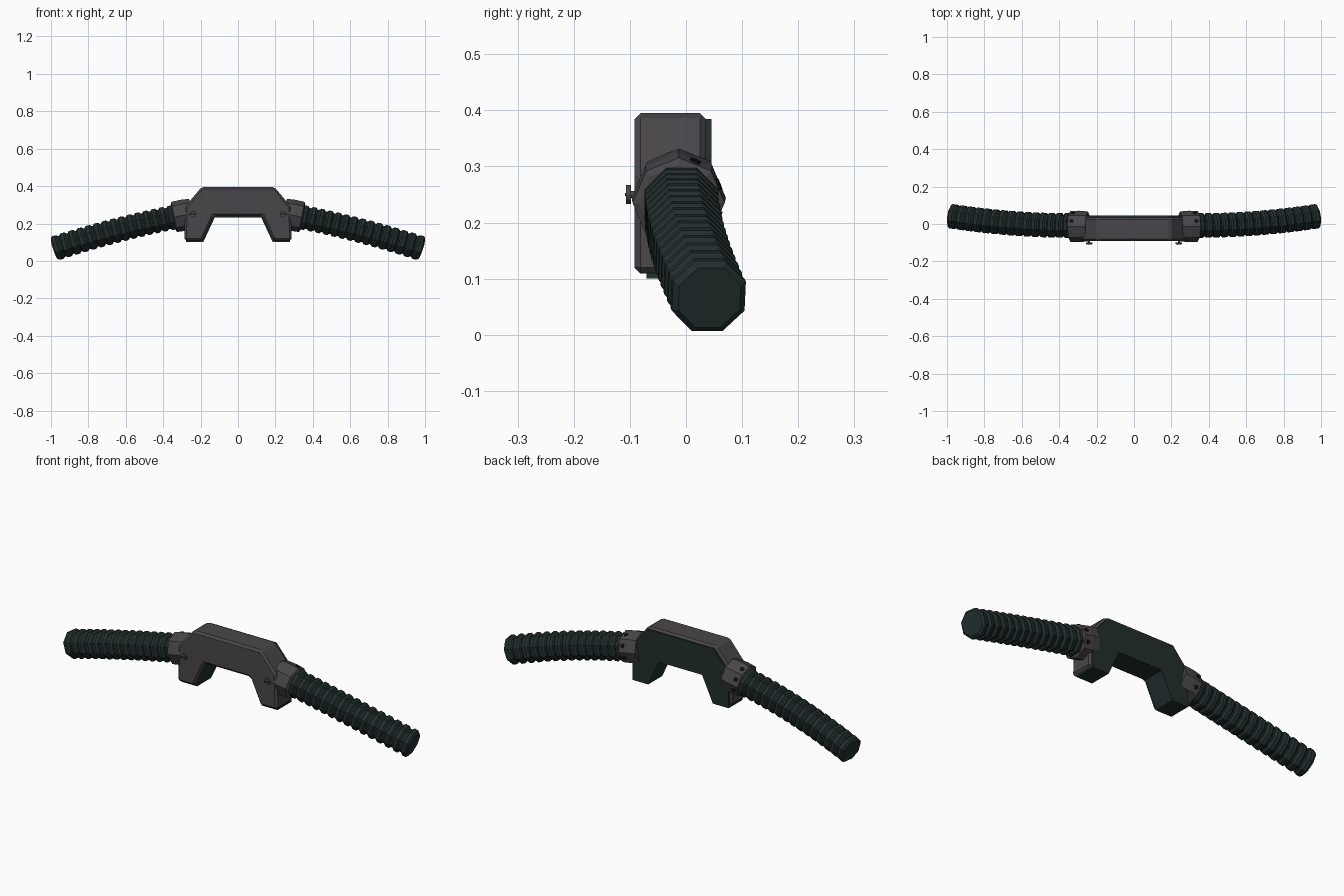
import bpy, bmesh, math
from mathutils import Vector

cube = bpy.data.objects.get("Cube")
if cube:
    bpy.data.objects.remove(cube)


def material(name, rgb):
    m = bpy.data.materials.new(name)
    m.use_nodes = True
    m.diffuse_color = (*rgb, 1)
    m.node_tree.nodes["Principled BSDF"].inputs["Base Color"].default_value = (*rgb, 1)
    return m


GRAY = material("warm gray", (0.068, 0.062, 0.068))
DARK = material("dark green black", (0.016, 0.027, 0.027))
BLACK = material("near black", (0.006, 0.006, 0.007))


def finish(name, bm, mat, mirror=False):
    bmesh.ops.recalc_face_normals(bm, faces=bm.faces)
    mesh = bpy.data.meshes.new(name)
    bm.to_mesh(mesh)
    bm.free()
    mesh.materials.append(mat)
    ob = bpy.data.objects.new(name, mesh)
    bpy.context.collection.objects.link(ob)
    if mirror:
        ob.modifiers.new("mirror", "MIRROR").use_mirror_merge = False
    return ob


def prism(name, half, y0, y1, mat):
    """Extrude a left-right symmetric outline, given by its +x half, along y."""
    pts = half + [(-x, z) for x, z in reversed(half)]
    bm = bmesh.new()
    face = bm.faces.new([bm.verts.new((x, y0, z)) for x, z in pts])
    new = bmesh.ops.extrude_face_region(bm, geom=[face])["geom"]
    bmesh.ops.translate(bm, vec=(0, y1 - y0, 0),
                        verts=[v for v in new if isinstance(v, bmesh.types.BMVert)])
    return finish(name, bm, mat)


def loft(name, stations, turn, mat):
    """Skin octagons; each station is (centre, direction, radius)."""
    bm = bmesh.new()
    rings = []
    for c, d, r in stations:
        d = d.normalized()
        side = Vector((0, 0, 1)).cross(d).normalized()
        up = d.cross(side)
        angles = [math.radians(turn + 45 * k) for k in range(8)]
        rings.append([bm.verts.new(c + r * (side * math.cos(a) + up * math.sin(a)))
                      for a in angles])
    for a, b in zip(rings, rings[1:]):
        for k in range(8):
            bm.faces.new((a[k], a[k - 1], b[k - 1], b[k]))
    bm.faces.new(rings[0])
    bm.faces.new(rings[-1])
    return finish(name, bm, mat, mirror=True)


# Bridge-shaped housing with chamfered edges, and the dark core behind it
shell = prism("housing", [(0.195, 0.395), (0.283, 0.29), (0.287, 0.109),
                          (0.19, 0.109), (0.13, 0.24)], -0.092, 0.036, GRAY)
bevel = shell.modifiers.new("chamfer", "BEVEL")
bevel.width = 0.011
bevel.segments = 1
prism("back_core", [(0.19, 0.385), (0.274, 0.287), (0.277, 0.1),
                    (0.186, 0.1), (0.124, 0.233)], -0.07, 0.045, DARK)

# Ribbed hoses along a gently drooping curve
START = Vector((0.33, -0.008, 0.236))
MID = Vector((0.65, 0.004, 0.163))
END = Vector((0.981, 0.042, 0.066))
CTRL = 2 * MID - (START + END) / 2


def path(t):
    point = START * (1 - t) ** 2 + CTRL * 2 * t * (1 - t) + END * t * t
    return point, (CTRL - START) * (1 - t) + (END - CTRL) * t


RIBS = 15
stations = []
for i in range(RIBS):
    for f, r in ((0, 0.061), (0.2, 0.061), (0.42, 0.071), (0.8, 0.071)):
        stations.append((*path((i + f) / RIBS), r))
stations.append((*path(1), 0.06))
loft("hoses", stations, 22.5, DARK)

# Octagonal collars joining the hoses to the housing
axis = (CTRL - START).normalized()
base = Vector((0.315, -0.013, 0.24))
loft("collars", [(base + axis * s, axis, r) for s, r in
                 ((-0.07, 0.08), (-0.02, 0.084), (0.026, 0.082), (0.032, 0.07))], 0, GRAY)

# Small bolts on the back and top faces of each collar
bm = bmesh.new()
side = Vector((0, 0, 1)).cross(axis).normalized()
up = axis.cross(side)
for deg in (-22.5, 22.5, 67.5):
    a = math.radians(deg)
    out = side * math.cos(a) + up * math.sin(a)
    matrix = out.to_track_quat("Z", "Y").to_matrix().to_4x4()
    matrix.translation = base + axis * 0.005 + out * 0.077
    bmesh.ops.create_cone(bm, cap_ends=True, segments=8, radius1=0.011,
                          radius2=0.011, depth=0.006, matrix=matrix)
finish("collar_bolts", bm, BLACK, mirror=True)


# Slotted screws standing off the front of the housing
def disc(name, y0, y1, radius, mat):
    bm = bmesh.new()
    bmesh.ops.create_cone(bm, cap_ends=True, segments=12, radius1=radius,
                          radius2=radius, depth=y1 - y0)
    for v in bm.verts:
        v.co = (v.co.x + 0.24, v.co.z + (y0 + y1) / 2, v.co.y + 0.25)
    return finish(name, bm, mat, mirror=True)


disc("screw_heads", -0.107, -0.098, 0.017, GRAY)
disc("screw_shanks", -0.099, -0.085, 0.006, GRAY)
bm = bmesh.new()
bmesh.ops.create_cube(bm, size=1)
for v in bm.verts:
    v.co = (v.co.x * 0.03 + 0.24, v.co.y * 0.002 - 0.1075, v.co.z * 0.005 + 0.25)
finish("screw_slots", bm, BLACK, mirror=True)
